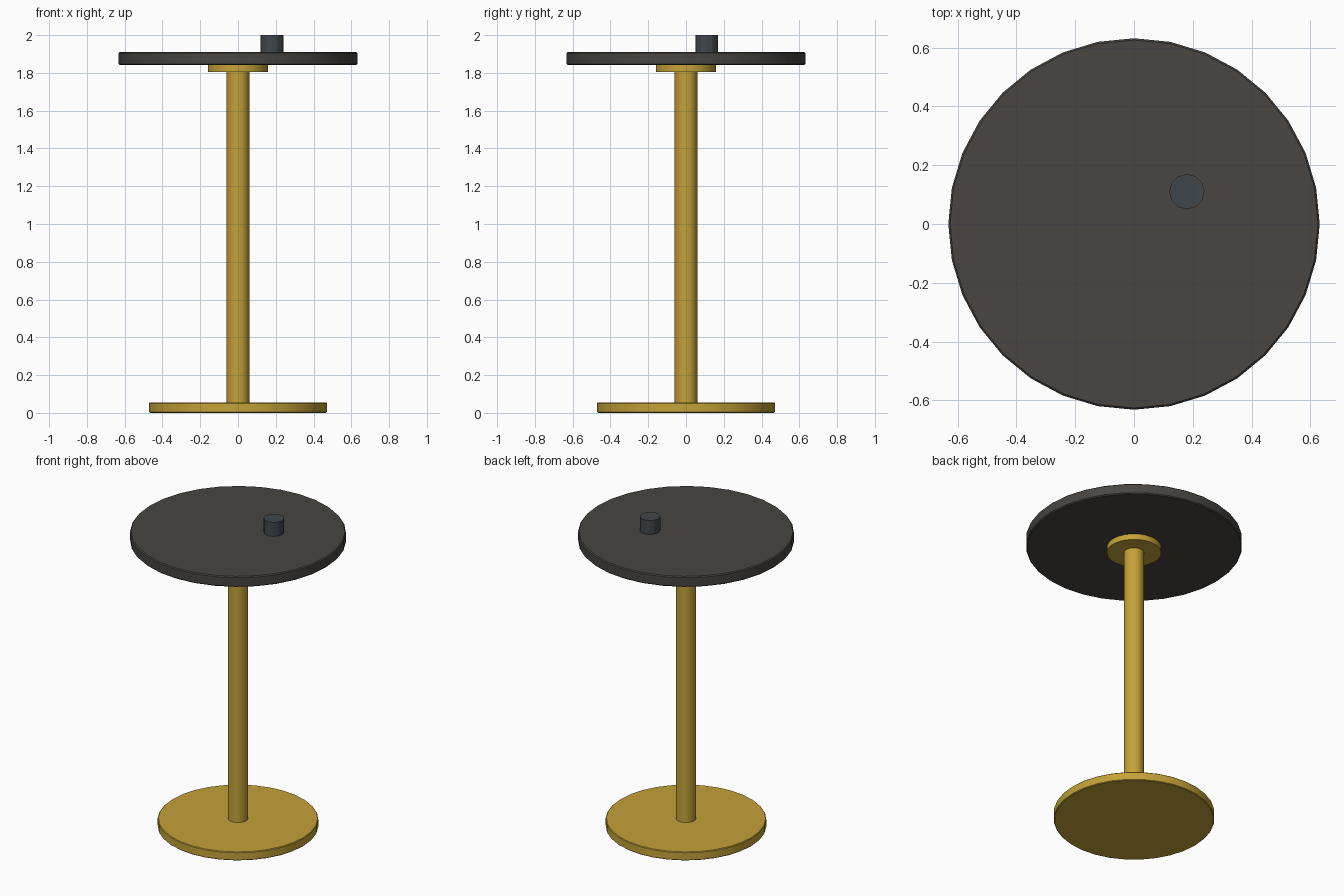
import bpy
from math import radians

if "Cube" in bpy.data.objects:
    bpy.data.objects.remove(bpy.data.objects["Cube"])


def material(name, rgb):
    m = bpy.data.materials.new(name)
    m.diffuse_color = (*rgb, 1)
    m.use_nodes = True
    m.node_tree.nodes["Principled BSDF"].inputs["Base Color"].default_value = m.diffuse_color
    return m


brass = material("brass", (0.55, 0.36, 0.04))
dark = material("dark_top", (0.065, 0.06, 0.054))
slate = material("slate", (0.05, 0.062, 0.072))


def disc(name, radius, z0, z1, sides, mat, xy=(0, 0), bevel=0, smooth=True):
    """Upright cylinder between two heights, optionally with a softened rim."""
    bpy.ops.mesh.primitive_cylinder_add(
        vertices=sides, radius=radius, depth=z1 - z0,
        location=(*xy, (z0 + z1) / 2))
    ob = bpy.context.object
    ob.name = name
    ob.data.materials.append(mat)
    if bevel:
        mod = ob.modifiers.new("rim", 'BEVEL')
        mod.width = bevel
        mod.segments = 1
        mod.limit_method = 'ANGLE'
        mod.angle_limit = radians(40)
    if smooth:
        bpy.ops.object.shade_smooth_by_angle(angle=radians(29))
    return ob


# Pedestal
disc("base_plate", 0.47, 0, 0.055, 32, brass, bevel=0.004)
disc("post", 0.06, 0.05, 1.81, 16, brass)
disc("top_flange", 0.16, 1.805, 1.845, 24, brass)

# Table top
disc("table_top", 0.632, 1.842, 1.91, 32, dark, bevel=0.006)

# Cup standing off-centre on the top
disc("cup", 0.06, 1.908, 2.0, 12, slate, xy=(0.18, 0.11), smooth=False)
